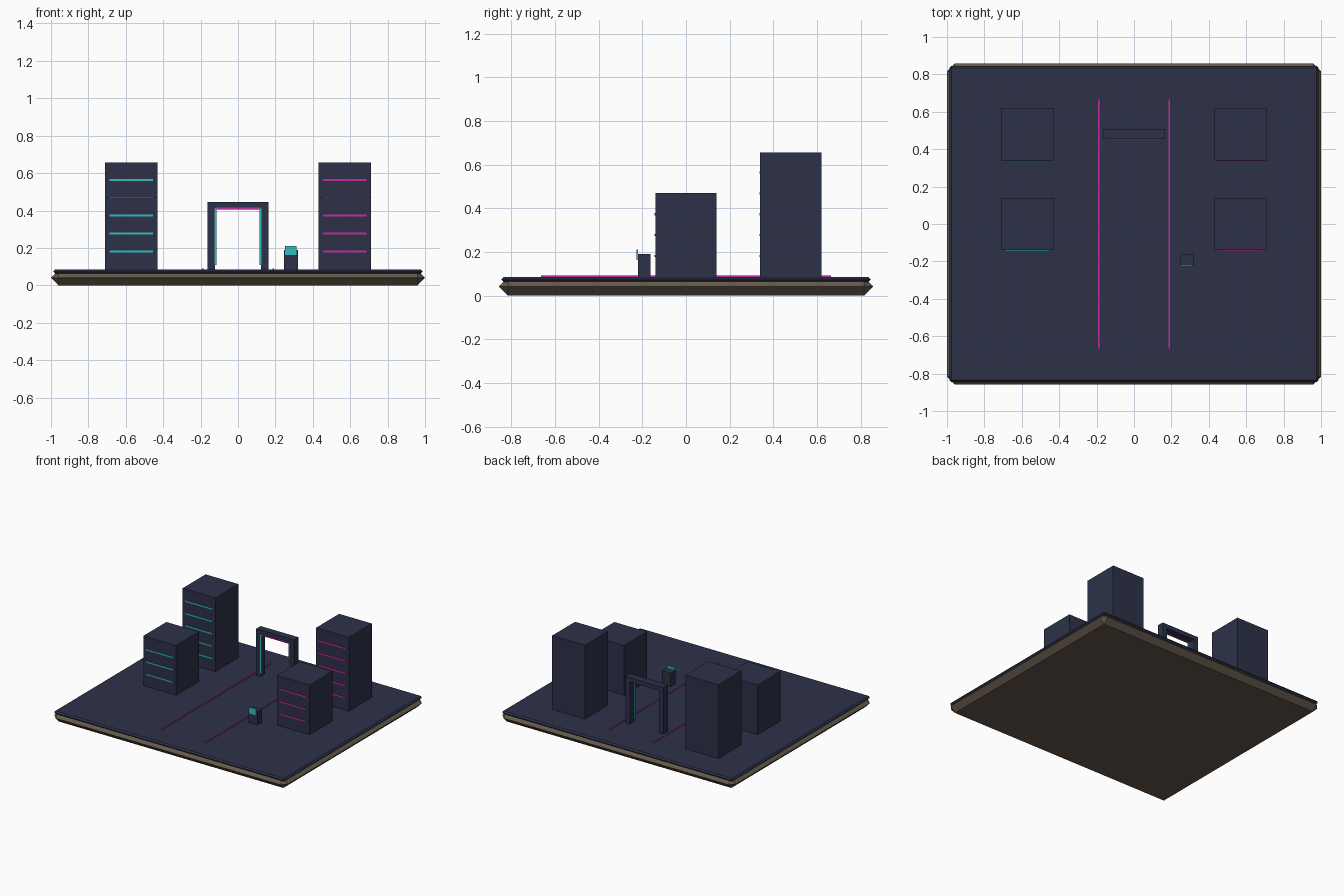
import bpy, bmesh

if "Cube" in bpy.data.objects:
    bpy.data.objects.remove(bpy.data.objects["Cube"])


def material(name, rgb):
    m = bpy.data.materials.new(name)
    m.diffuse_color = (*rgb, 1)
    m.use_nodes = True
    m.node_tree.nodes["Principled BSDF"].inputs["Base Color"].default_value = m.diffuse_color
    return m


NAVY = material("navy", (0.026, 0.031, 0.066))
BROWN = material("brown", (0.13, 0.10, 0.07))
TEAL = material("teal", (0.03, 0.52, 0.55))
PINK = material("magenta", (0.55, 0.025, 0.37))


def box(name, x, y, z, mat, bevel=0):
    """Box spanning the (min, max) ranges, with optional single chamfer."""
    bm = bmesh.new()
    bmesh.ops.create_cube(bm, size=1)
    for v in bm.verts:
        v.co = [(r[0] + r[1]) / 2 + c * (r[1] - r[0]) for r, c in zip((x, y, z), v.co)]
    if bevel:
        bmesh.ops.bevel(bm, geom=bm.edges[:], offset=bevel, segments=1,
                        profile=0.5, affect='EDGES')
    me = bpy.data.meshes.new(name)
    bm.to_mesh(me)
    bm.free()
    me.materials.append(mat)
    ob = bpy.data.objects.new(name, me)
    bpy.context.collection.objects.link(ob)
    return ob


TOP = 0.086  # street level

# Chamfered base and street slab
box("base", (-1, 1), (-0.857, 0.857), (0, 0.082), BROWN, 0.0405)
box("street_slab", (-0.987, 0.987), (-0.845, 0.845), (0.062, TOP), NAVY, 0.0105)

# Four towers with rows of glowing window strips
for side, s, glow in (("left", -1, TEAL), ("right", 1, PINK)):
    for row, cy, height, floors in (("back", 0.48, 0.57, 5), ("front", 0.0, 0.385, 3)):
        cx = s * 0.571
        box(f"{row}_{side}_tower", (cx - 0.14, cx + 0.14), (cy - 0.14, cy + 0.14),
            (TOP, TOP + height), NAVY)
        for i in range(floors):
            z = TOP + 0.0955 * (i + 1)
            box(f"{row}_{side}_window_strip", (cx - 0.117, cx + 0.117),
                (cy - 0.144, cy - 0.136), (z - 0.005, z + 0.005), glow)

    # Lane line and gate leg with its light
    box(f"{side}_lane_line", (s * 0.189 - 0.004, s * 0.189 + 0.004), (-0.665, 0.665),
        (TOP - 0.002, TOP + 0.005), PINK)
    box(f"{side}_gate_leg", (s * 0.143 - 0.019, s * 0.143 + 0.019), (0.454, 0.508),
        (TOP, 0.412), NAVY)
    box(f"{side}_gate_light", (s * 0.12 - 0.005, s * 0.12 + 0.005), (0.45, 0.46),
        (0.11, 0.41), TEAL)

# Gate beam and its light
box("gate_beam", (-0.162, 0.162), (0.454, 0.508), (0.412, 0.446), NAVY)
box("gate_beam_light", (-0.12, 0.12), (0.45, 0.46), (0.406, 0.416), PINK)

# Kiosk with screen
box("kiosk_body", (0.246, 0.32), (-0.22, -0.163), (TOP, 0.19), NAVY)
box("kiosk_screen", (0.252, 0.314), (-0.226, -0.219), (0.162, 0.211), TEAL)
